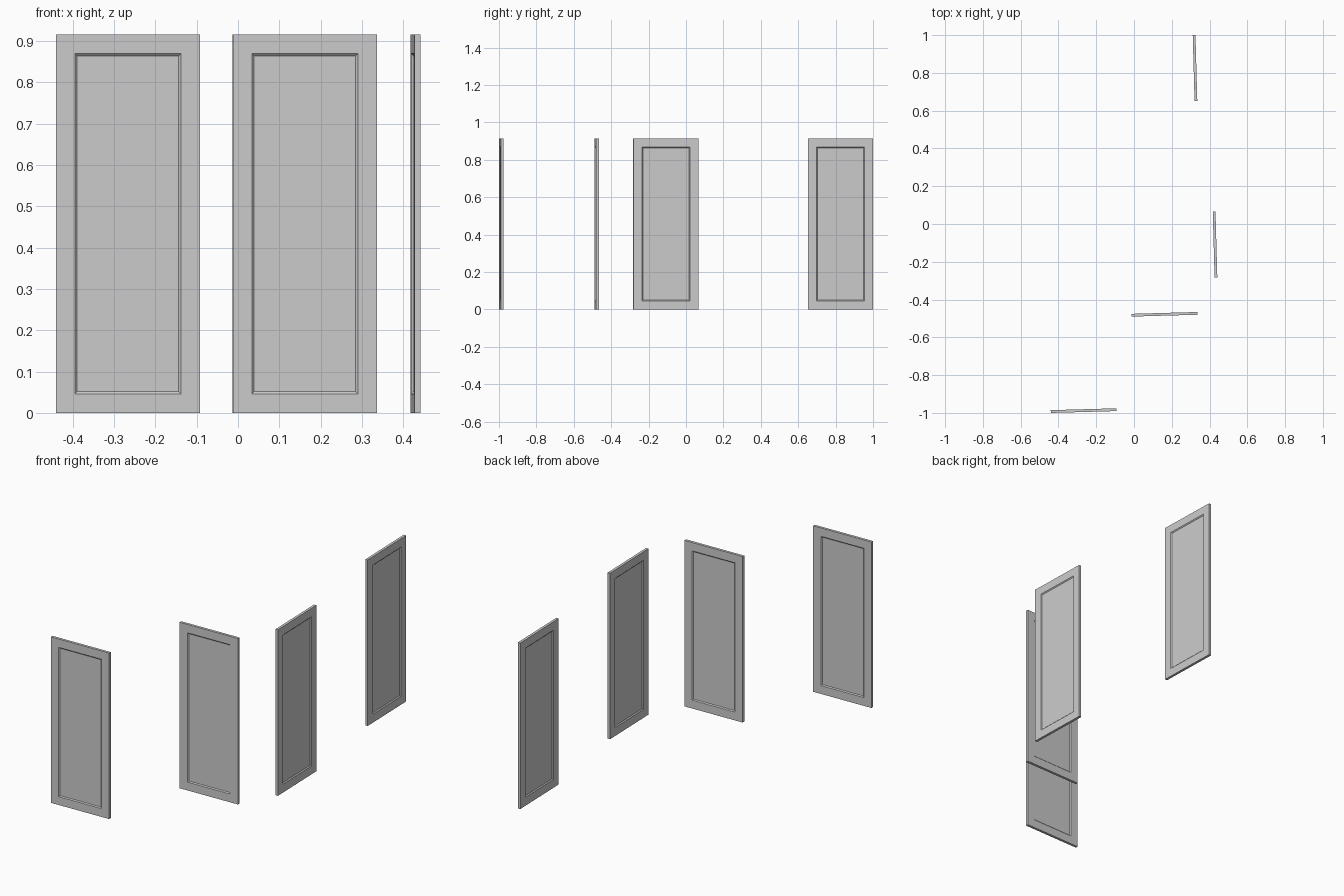
import bpy, bmesh, math

if "Cube" in bpy.data.objects:
    bpy.data.objects.remove(bpy.data.objects["Cube"])

W, H, T = 0.3485, 0.915, 0.0145      # door panel size
FRAME, SLOPE, DEPTH = 0.065, 0.0075, 0.0048   # border, moulding width, recess
TILT = 1.6


def cabinet_door(name, x, y, angle):
    bm = bmesh.new()
    bmesh.ops.create_cube(bm, size=1)
    bmesh.ops.scale(bm, vec=(W, T, H), verts=bm.verts)
    bm.normal_update()
    # recessed field with sloped moulding on both faces
    for face in [f for f in bm.faces if abs(f.normal.y) > 0.9]:
        bmesh.ops.inset_region(bm, faces=[face], thickness=FRAME)
        bmesh.ops.inset_region(bm, faces=[face], thickness=SLOPE)
        inward = -math.copysign(DEPTH, face.normal.y)
        bmesh.ops.translate(bm, vec=(0, inward, 0), verts=face.verts)
    bmesh.ops.recalc_face_normals(bm, faces=bm.faces)
    mesh = bpy.data.meshes.new(name)
    bm.to_mesh(mesh)
    bm.free()
    obj = bpy.data.objects.new(name, mesh)
    obj.location = (x, y, H / 2)
    obj.rotation_euler.z = math.radians(angle)
    bpy.context.collection.objects.link(obj)


# two doors facing front, two facing the side
cabinet_door("front_door_left", -0.2665, -0.988, TILT)
cabinet_door("front_door_right", 0.1615, -0.478, TILT)
cabinet_door("side_door_near", 0.429, -0.108, 90 + TILT)
cabinet_door("side_door_far", 0.323, 0.8255, 90 + TILT)
